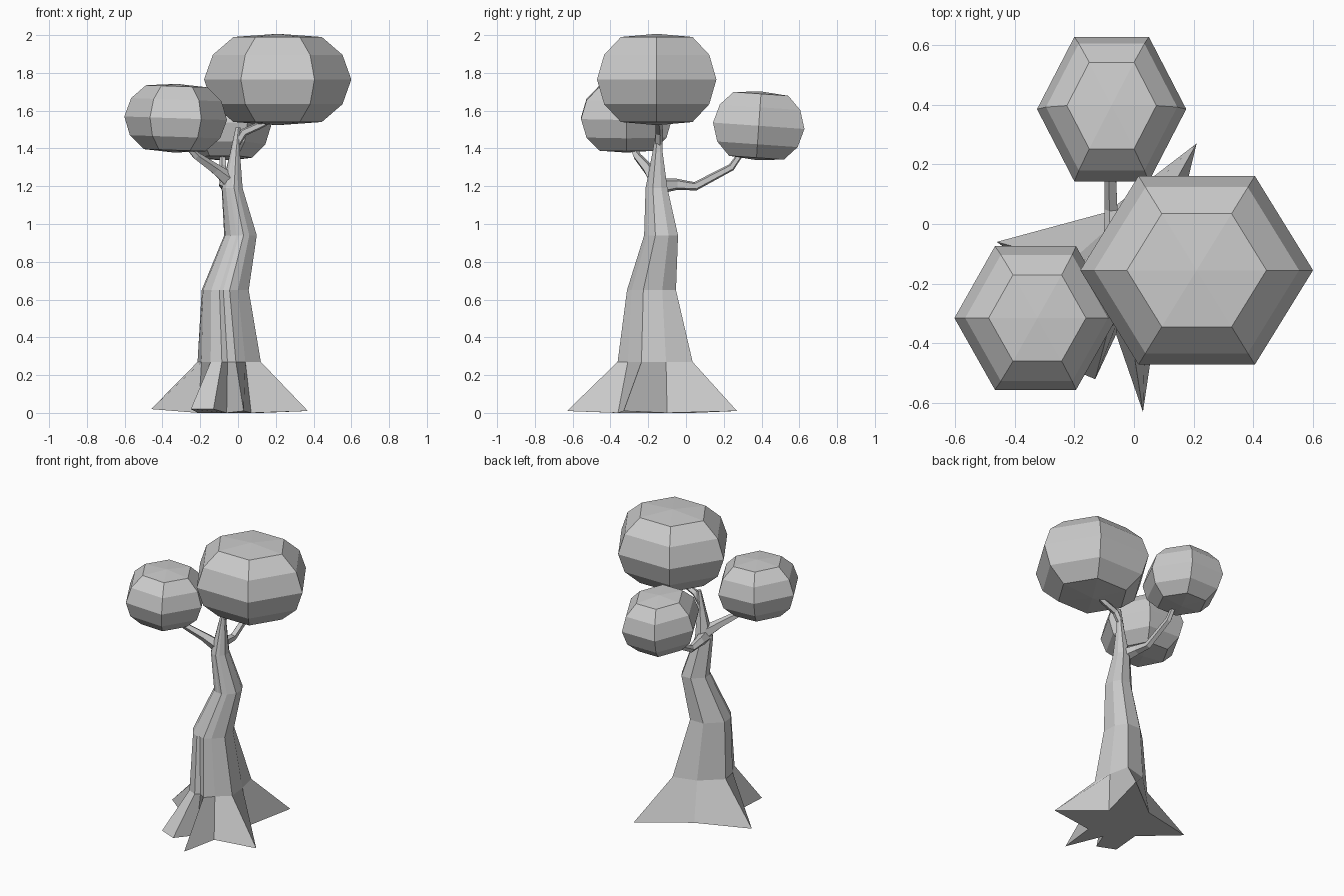
import bpy
from math import cos, sin, pi, atan2, radians
from mathutils import Vector, Euler

if "Cube" in bpy.data.objects:
    bpy.data.objects.remove(bpy.data.objects["Cube"])


def make_object(name, verts, faces):
    mesh = bpy.data.meshes.new(name)
    mesh.from_pydata([tuple(v) for v in verts], [], faces)
    mesh.update()
    ob = bpy.data.objects.new(name, mesh)
    bpy.context.collection.objects.link(ob)
    return ob


def loft(name, rings):
    """Skin a list of equal-length vertex rings and cap both ends."""
    n = len(rings[0])
    verts = [v for ring in rings for v in ring]
    faces = []
    for k in range(len(rings) - 1):
        for i in range(n):
            j = (i + 1) % n
            faces.append((k * n + i, k * n + j, (k + 1) * n + j, (k + 1) * n + i))
    faces.append(tuple(reversed(range(n))))
    faces.append(tuple(range((len(rings) - 1) * n, len(rings) * n)))
    return make_object(name, verts, faces)


def branch(name, path, sides=5):
    """Tapered tube along (x, y, z, radius) points."""
    pts = [Vector(p[:3]) for p in path]
    rings = []
    for k, p in enumerate(pts):
        d = pts[min(k + 1, len(pts) - 1)] - pts[max(k - 1, 0)]
        q = d.to_track_quat('Z', 'Y')
        r = path[k][3]
        rings.append([p + q @ Vector((r * cos(2 * pi * i / sides), r * sin(2 * pi * i / sides), 0))
                      for i in range(sides)])
    return loft(name, rings)


def foliage(name, centre, rx, ry, h, tilt=(0, 0, 0)):
    """Six-sided faceted crown with five rings and two poles."""
    profile = [(-0.93, 0.60), (-0.54, 0.88), (0, 1), (0.54, 0.88), (0.93, 0.60)]
    rot = Euler([radians(a) for a in tilt])
    c = Vector(centre)

    def place(x, y, z):
        return c + rot.to_matrix() @ Vector((x, y, z))

    verts = [place(rx * r * cos(i * pi / 3), ry * r * sin(i * pi / 3), h * z)
             for z, r in profile for i in range(6)]
    verts += [place(0, 0, -h), place(0, 0, h)]
    faces = []
    for i in range(6):
        j = (i + 1) % 6
        for k in range(4):
            faces.append((k * 6 + i, k * 6 + j, k * 6 + 6 + j, k * 6 + 6 + i))
        faces.append((30, j, i))
        faces.append((31, 24 + i, 24 + j))
    return make_object(name, verts, faces)


# Trunk: star-shaped root outline (x, y, tip height, flare at the collar)
base = [
    (0.03, -0.63, 0.01, 1.10), (0.07, -0.36, 0, 0.90),    # front root
    (0.37, -0.33, 0.01, 1.00), (0.12, -0.10, 0, 0.95),    # right root
    (0.21, 0.27, 0.01, 1.40), (-0.09, 0.04, 0, 1.00),     # back root
    (-0.46, -0.06, 0.02, 1.05), (-0.21, -0.24, 0, 0.95),  # left root
    (-0.25, -0.47, 0.02, 1.05), (-0.13, -0.52, 0.02, 1.05),
    (-0.06, -0.37, 0, 0.90),                              # blunt front left root
]
angles = [atan2(y + 0.175, x + 0.04) for x, y, _, _ in base]
# Trunk sections: x, y, z, radius
sections = [(-0.04, -0.175, 0.27, 0.172), (-0.065, -0.18, 0.65, 0.13),
            (0.015, -0.13, 0.94, 0.09), (-0.03, -0.155, 1.19, 0.058),
            (-0.015, -0.15, 1.38, 0.027), (0.0, -0.143, 1.51, 0.013)]
rings = [[Vector((x, y, z)) for x, y, z, _ in base]]
for k, (x, y, z, r) in enumerate(sections):
    ring = []
    for a, (_, _, _, flare) in zip(angles, base):
        s = r * (flare if k == 0 else 1 + (flare - 1) * 0.3)
        ring.append(Vector((x + s * cos(a), y + s * sin(a), z)))
    rings.append(ring)
loft("trunk", rings)

# Branches reaching each crown
branch("top_branch", [(-0.01, -0.145, 1.42, 0.02), (0.03, -0.143, 1.485, 0.022),
                      (0.11, -0.145, 1.52, 0.02), (0.19, -0.15, 1.56, 0.015)])
branch("left_branch", [(-0.03, -0.15, 1.22, 0.045), (-0.12, -0.20, 1.29, 0.03),
                       (-0.22, -0.26, 1.36, 0.022), (-0.28, -0.29, 1.43, 0.015)])
branch("back_branch", [(-0.04, -0.15, 1.20, 0.045), (-0.07, -0.05, 1.21, 0.032),
                       (-0.075, 0.05, 1.20, 0.024), (-0.08, 0.24, 1.30, 0.02),
                       (-0.08, 0.31, 1.40, 0.015)])

# Leaf crowns
foliage("large_crown", (0.21, -0.155, 1.765), 0.39, 0.365, 0.242)
foliage("left_crown", (-0.33, -0.315, 1.56), 0.272, 0.278, 0.182, (0, 2, 0))
foliage("back_crown", (-0.075, 0.385, 1.52), 0.25, 0.28, 0.182, (-4, 0, 0))
